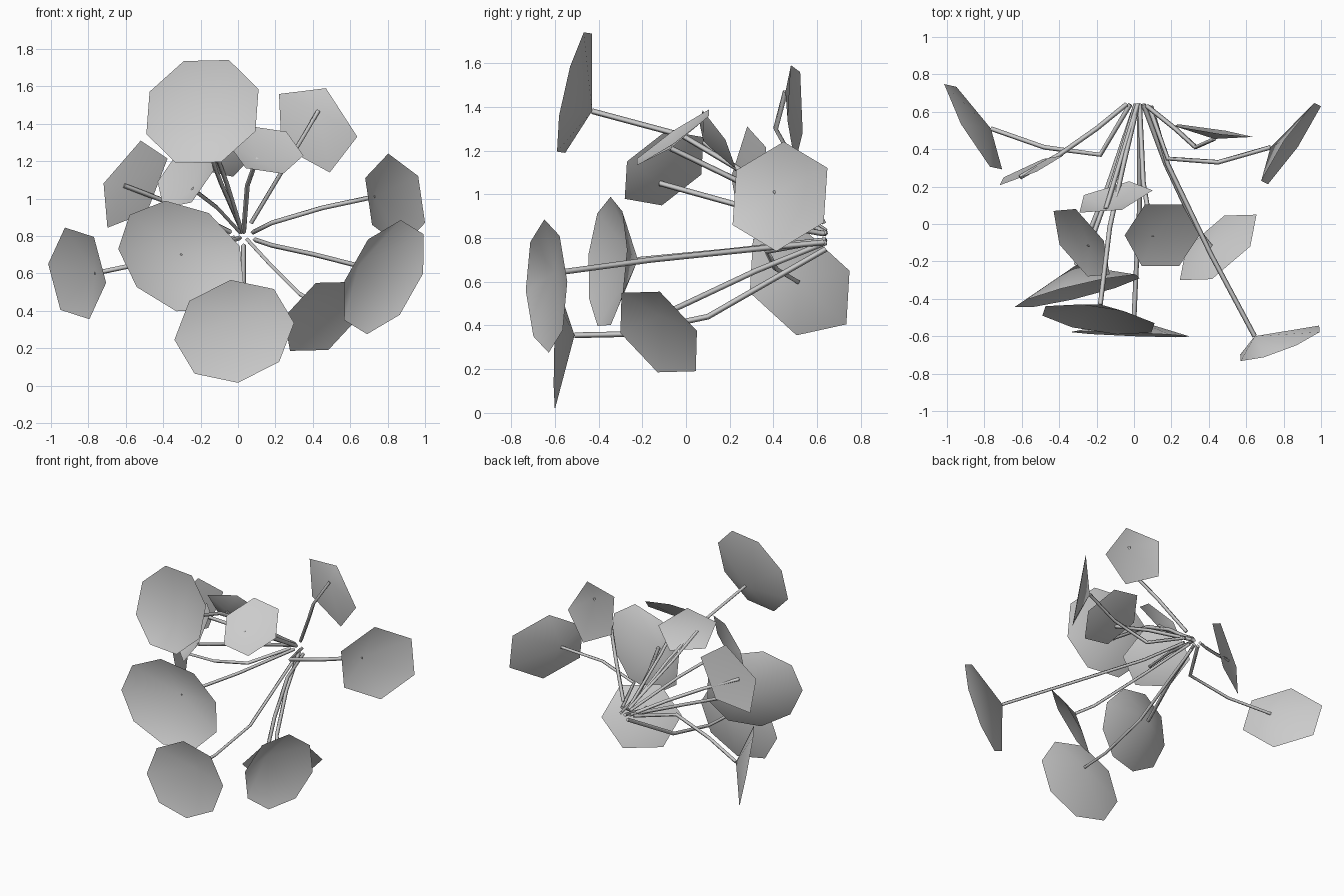
import bpy, math
from mathutils import Vector


def stem(name, points):
    """Thin four-sided tube through a few points."""
    cu = bpy.data.curves.new(name, 'CURVE')
    cu.dimensions = '3D'
    cu.bevel_depth = 0.013
    cu.bevel_resolution = 0
    cu.use_fill_caps = True
    sp = cu.splines.new('POLY')
    sp.points.add(len(points) - 1)
    for p, co in zip(sp.points, points):
        p.co = (*co, 1)
    bpy.context.collection.objects.link(bpy.data.objects.new(name, cu))


def leaf(name, sides, centre, u, v, path):
    """Shallow fan-shaped leaf: stretched polygon rim, apex at the stem tip."""
    c, u, v = Vector(centre), Vector(u), Vector(v)
    verts = [Vector(path[-1])]
    for i in range(sides):
        a = math.tau * i / sides
        verts.append(c + u * math.cos(a) + v * math.sin(a))
    faces = [(0, 1 + i, 1 + (i + 1) % sides) for i in range(sides)]
    me = bpy.data.meshes.new(name + "_leaf")
    me.from_pydata(verts, [], faces)
    me.polygons.foreach_set("use_smooth", [True] * sides)
    me.update()
    bpy.context.collection.objects.link(bpy.data.objects.new(name + "_leaf", me))
    stem(name + "_stem", path)


# upper leaves
leaf("top_front", 8, (-.19, -.51, 1.465), (.30, -.02, .12), (-.10, .08, .27),
     [(.02, .64, .82), (-.06, .3, 1.08), (-.13, -.02, 1.27), (-.18, -.43, 1.38)])
leaf("top_middle", 6, (.15, -.06, 1.26), (.20, 0, -.03), (.01, .19, .13),
     [(.03, .64, .82), (.05, .22, 1.07), (.10, -.07, 1.21)])
leaf("top_right", 5, (.41, .50, 1.38), (.06, -.02, .21), (-.22, .03, .12),
     [(.07, .63, .87), (.22, .51, 1.12), (.33, .41, 1.30), (.43, .455, 1.47)])
leaf("top_left", 5, (-.56, .29, 1.075), (.04, -.01, .235), (-.18, -.084, -.07),
     [(-.04, .64, .82), (-.20, .51, .90), (-.40, .37, .99), (-.61, .25, 1.07)])
leaf("inner_left", 6, (-.28, -.10, 1.12), (.15, -.17, .03), (.05, .11, .18),
     [(.01, .64, .82), (-.11, .24, .95), (-.24, -.12, 1.05)])
leaf("inner_back", 5, (-.11, .14, 1.25), (.21, .04, 0), (-.02, -.08, .14),
     [(.02, .64, .83), (-.09, .28, 1.08), (-.15, .08, 1.24)])

# side leaves
leaf("right_back", 6, (.84, .43, .99), (.16, .20, -.12), (.05, .135, .22),
     [(.08, .63, .82), (.18, .35, .87), (.45, .33, .95), (.73, .41, 1.01)])
leaf("right_front", 8, (.78, -.638, .58), (.21, .095, .02), (.09, -.01, .305),
     [(.09, .63, .78), (.18, .32, .75), (.41, -.16, .70), (.645, -.60, .64)])
leaf("left_back", 6, (-.86, .52, .60), (.155, -.228, -.05), (.014, -.115, .254),
     [(-.02, .64, .79), (-.18, .37, .74), (-.48, .41, .66), (-.765, .51, .60)])

# lower leaves
leaf("low_right", 6, (.45, -.125, .37), (.205, .175, .005), (.08, -.095, .21),
     [(.05, .64, .78), (.17, .32, .65), (.33, -.02, .49), (.41, -.12, .445)])
leaf("low_front", 8, (-.02, -.59, .29), (.32, -.012, .045), (-.02, .01, .275),
     [(.03, .64, .75), (.03, .10, .44), (.01, -.28, .36), (0, -.51, .355)])
leaf("big_left", 9, (-.30, -.36, .685), (-.34, -.085, .045), (.03, -.03, -.30),
     [(.01, .64, .79), (-.14, .20, .74), (-.31, -.22, .70)])
